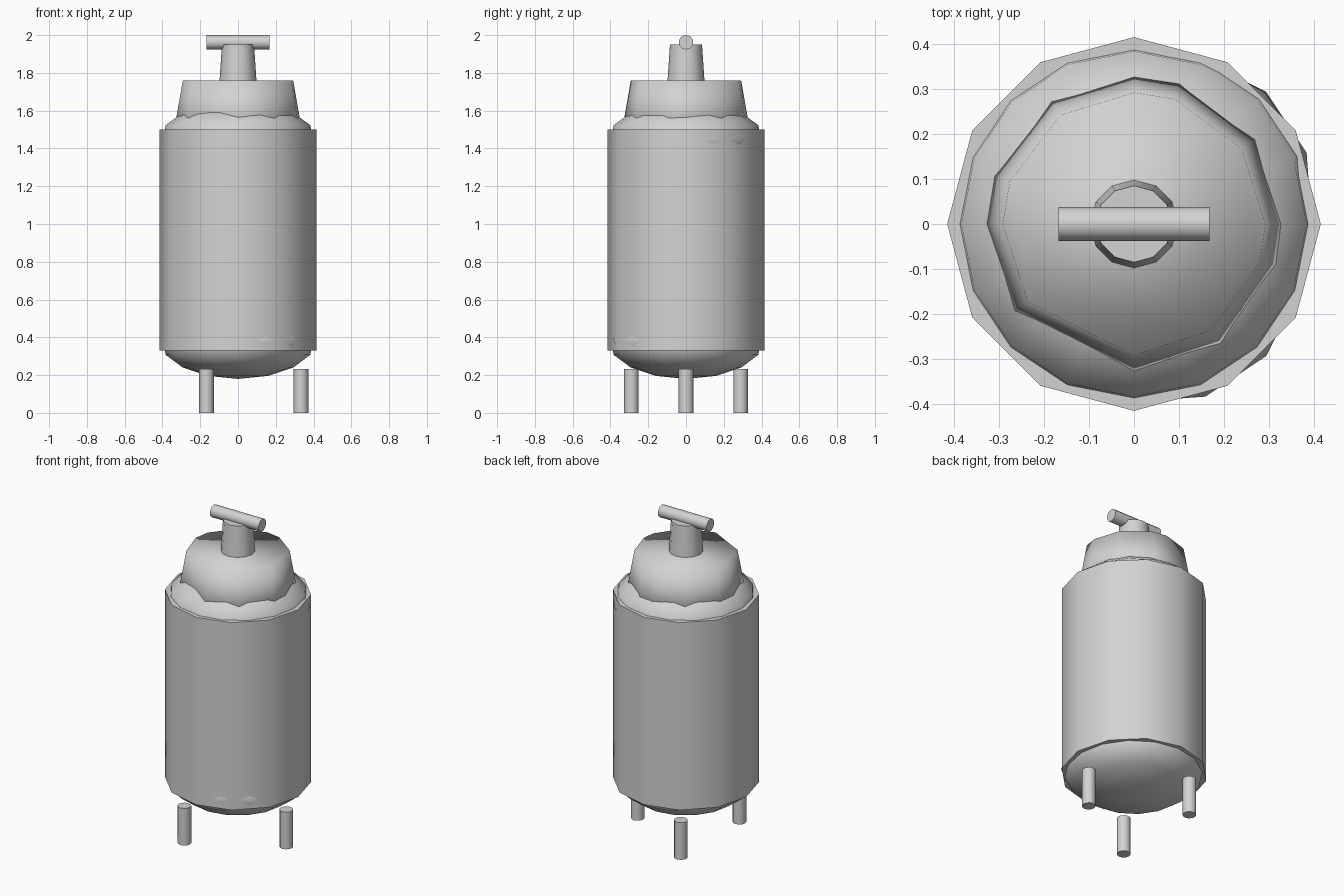
import bpy, bmesh, math
from math import sin, cos, radians, pi

if "Cube" in bpy.data.objects:
    bpy.data.objects.remove(bpy.data.objects["Cube"])

grey = bpy.data.materials.new("light_grey")
grey.diffuse_color = (0.65, 0.65, 0.65, 1)
grey.use_nodes = True
grey.node_tree.nodes["Principled BSDF"].inputs["Base Color"].default_value = grey.diffuse_color


def loft(name, rings, smooth_all=False):
    """Skin a list of closed rings; a ring of one point closes to a tip."""
    bm = bmesh.new()
    rows = [[bm.verts.new(p) for p in ring] for ring in rings]
    for a, b in zip(rows, rows[1:]):
        n = max(len(a), len(b))
        for i in range(n):
            j = (i + 1) % n
            if len(a) == 1:
                bm.faces.new((a[0], b[j], b[i]))
            elif len(b) == 1:
                bm.faces.new((a[i], a[j], b[0]))
            else:
                bm.faces.new((a[i], a[j], b[j], b[i]))
    for row in (rows[0], rows[-1]):
        if len(row) > 2:
            bm.faces.new(row)
    bmesh.ops.recalc_face_normals(bm, faces=bm.faces)
    mesh = bpy.data.meshes.new(name)
    bm.to_mesh(mesh)
    bm.free()
    mesh.materials.append(grey)
    obj = bpy.data.objects.new(name, mesh)
    bpy.context.collection.objects.link(obj)
    bpy.ops.object.select_all(action='DESELECT')
    obj.select_set(True)
    bpy.context.view_layer.objects.active = obj
    if smooth_all:
        bpy.ops.object.shade_smooth()
    else:
        bpy.ops.object.shade_smooth_by_angle(angle=radians(40))
    return obj


def ring(r, z, angles, x=0, y=0):
    return [(x + r * cos(radians(a)), y + r * sin(radians(a)), z) for a in angles]


A12 = [i * 30 for i in range(12)]
A16 = [i * 22.5 for i in range(16)]

# Tank wall
loft("tank_body", [ring(0.415, 0.33, A12), ring(0.415, 1.50, A12)])


# Domed ends: flattened spheres, slightly bulging through the wall on one side
def dome(name, z0, side, bulge):
    rings = []
    for lat in (0, 22.5, 45, 67.5):
        pts = []
        for a in A16:
            r = 0.415 if lat or a in bulge else 0.395
            r *= cos(radians(lat))
            pts.append((r * cos(radians(a)), r * sin(radians(a)),
                        z0 + side * 0.207 * sin(radians(lat))))
        rings.append(pts)
    # inner ring tucks the hidden edge inside the wall
    rings.insert(0, ring(0.36, z0 - side * 0.09, A16))
    rings.append([(0, 0, z0 + side * 0.207)])
    loft(name, rings, True)


dome("bottom_dome", 0.387, -1, (292.5, 315))
dome("top_dome", 1.443, 1, (22.5, 45))

# Tapered collar with uneven sides
collar_angles = (0, 35, 72, 90, 124, 161, 180, 216, 270, 306, 344)
loft("collar", [ring(0.345, 1.46, collar_angles),
                ring(0.292, 1.76, collar_angles)], True)

# Valve stem
loft("valve_stem", [ring(0.099, 1.74, A12), ring(0.085, 1.95, A12)])

# Crossbar handle along x
loft("handle", [[(x, 0.038 * cos(radians(a)), 1.962 + 0.038 * sin(radians(a)))
                 for a in A12] for x in (-0.168, 0.168)])

# Three legs
for k in range(3):
    t = k * 2 * pi / 3
    loft("leg_%d" % (k + 1), [ring(0.039, z, A12, 0.334 * cos(t), 0.334 * sin(t))
                              for z in (0, 0.232)])
